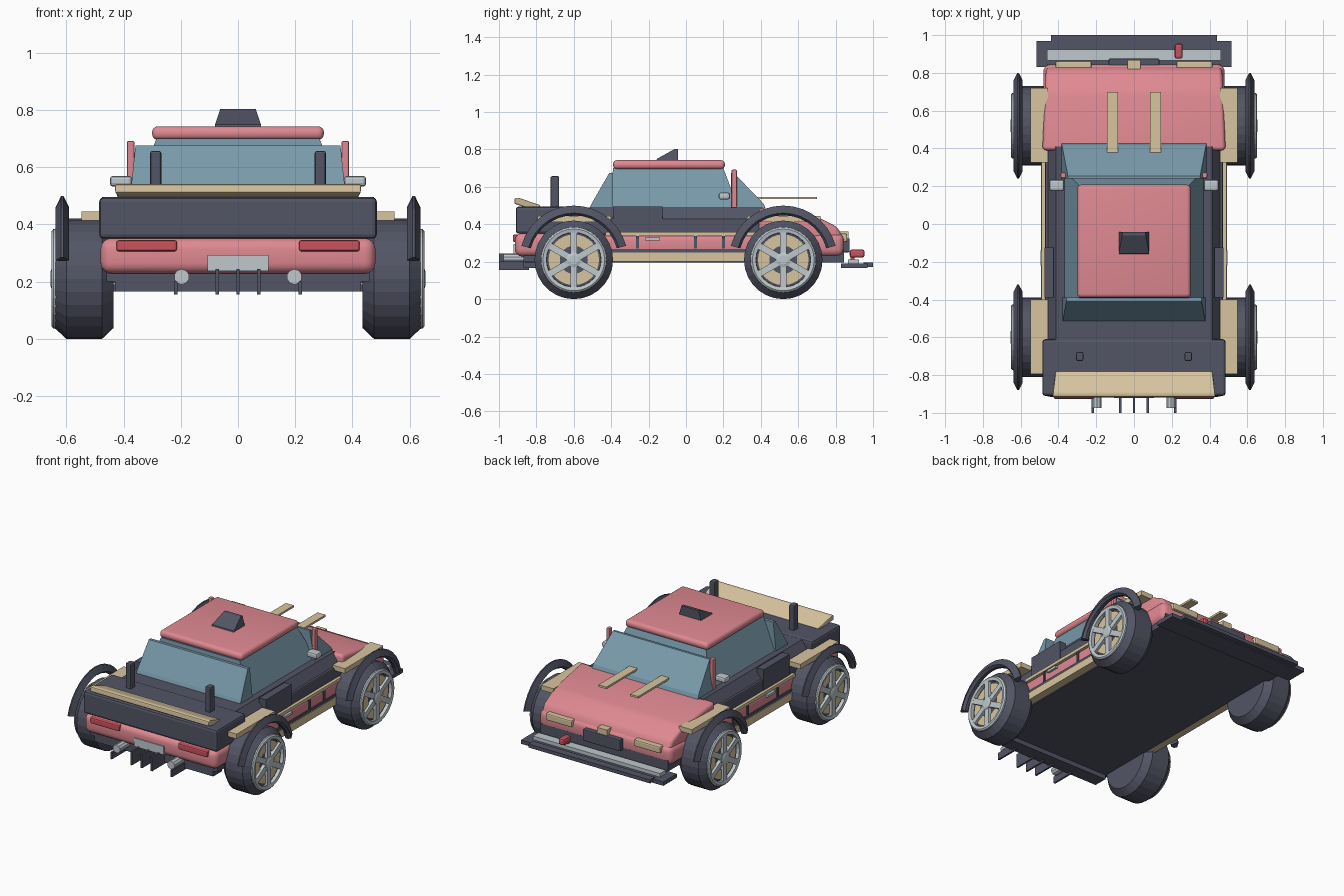
import bpy, bmesh, math
from mathutils import Matrix

if "Cube" in bpy.data.objects:
    bpy.data.objects.remove(bpy.data.objects["Cube"])


def material(name, rgb):
    m = bpy.data.materials.new(name)
    m.diffuse_color = (*rgb, 1)
    m.use_nodes = True
    m.node_tree.nodes["Principled BSDF"].inputs["Base Color"].default_value = m.diffuse_color
    return m


PINK = material("pink_paint", (0.74, 0.25, 0.285))
DARK = material("dark_slate", (0.085, 0.09, 0.13))
GLASS = material("blue_glass", (0.19, 0.32, 0.405))
TAN = material("tan_trim", (0.69, 0.56, 0.35))
GREY = material("light_grey", (0.52, 0.58, 0.61))
RED = material("red_lamp", (0.58, 0.085, 0.11))


def finish(name, bm, mat, bevel=0.0, segments=2):
    """Turn a bmesh into an object, with optional rounded edges."""
    bmesh.ops.recalc_face_normals(bm, faces=bm.faces[:])
    if bevel:
        bmesh.ops.bevel(bm, geom=bm.edges[:], offset=bevel, segments=segments,
                        profile=0.5, affect='EDGES', clamp_overlap=True)
    me = bpy.data.meshes.new(name)
    bm.to_mesh(me)
    bm.free()
    me.materials.append(mat)
    ob = bpy.data.objects.new(name, me)
    bpy.context.collection.objects.link(ob)
    if segments > 2:
        bpy.ops.object.select_all(action='DESELECT')
        ob.select_set(True)
        bpy.context.view_layer.objects.active = ob
        bpy.ops.object.shade_smooth_by_angle(angle=math.radians(35))
    return ob


def box(name, x, y, z, mat, bevel=0.0, segments=2, top=None):
    """Box from (min, max) ranges; top gives separate x and y ranges at the top."""
    bm = bmesh.new()
    tx, ty = top or (x, y)
    rings = []
    for (xx, yy, zz) in ((x, y, z[0]), (tx, ty, z[1])):
        rings.append([bm.verts.new((xx[i], yy[j], zz))
                      for i, j in ((0, 0), (1, 0), (1, 1), (0, 1))])
    lo, hi = rings
    bm.faces.new(lo[::-1])
    bm.faces.new(hi)
    for i in range(4):
        k = (i + 1) % 4
        bm.faces.new((lo[i], lo[k], hi[k], hi[i]))
    return finish(name, bm, mat, bevel, segments)


def pair(name, x, y, z, mat, **kw):
    """A box on each side of the centre line."""
    box(name + "_right", x, y, z, mat, **kw)
    if "top" in kw:
        (a, b), ty = kw["top"]
        kw["top"] = ((-b, -a), ty)
    box(name + "_left", (-x[1], -x[0]), y, z, mat, **kw)


def prism(name, half, profile, mat, bevel=0.0, segments=2, taper=None):
    """Side profile of (y, z) points drawn across x from -half to half."""
    bm = bmesh.new()
    ends = []
    for s in (-1, 1):
        ends.append([bm.verts.new((s * (taper(y, z) if taper else half), y, z))
                     for y, z in profile])
    bm.faces.new(ends[0])
    bm.faces.new(ends[1][::-1])
    n = len(profile)
    for i in range(n):
        k = (i + 1) % n
        bm.faces.new((ends[0][i], ends[0][k], ends[1][k], ends[1][i]))
    return finish(name, bm, mat, bevel, segments)


def lathe(name, profile, centre, mat, sides=32, start=0.0, sweep=360.0, closed=False):
    """Turn (x, radius) points about an axis along x, sweeping in the y-z plane."""
    bm = bmesh.new()
    full = sweep >= 360
    rings = []
    for i in range(sides if full else sides + 1):
        a = math.radians(start + sweep * i / sides)
        rings.append([bm.verts.new((centre[0] + x, centre[1] + r * math.cos(a),
                                    centre[2] + r * math.sin(a))) for x, r in profile])
    n = len(profile)
    for i in range(sides):
        a, b = rings[i], rings[(i + 1) % len(rings)]
        for j in range(n if closed else n - 1):
            k = (j + 1) % n
            bm.faces.new((a[j], a[k], b[k], b[j]))
    if not full:
        bm.faces.new(rings[0])
        bm.faces.new(rings[-1])
    elif not closed:
        for j in (0, n - 1):
            bm.faces.new([r[j] for r in rings])
    return finish(name, bm, mat)


# Lower body
box("chassis", (-0.44, 0.44), (-0.86, 0.82), (0.195, 0.27), DARK)
box("rear_skirt", (-0.46, 0.46), (-0.87, -0.75), (0.2, 0.26), DARK)
box("lower_body", (-0.48, 0.48), (-0.915, 0.845), (0.228, 0.352), PINK, bevel=0.038, segments=4)
pair("sill", (0.44, 0.492), (-0.43, 0.36), (0.2, 0.25), TAN)
pair("sill_gap", (0.44, 0.487), (-0.43, 0.36), (0.25, 0.268), DARK)
pair("belt_trim", (0.45, 0.49), (-0.43, 0.38), (0.338, 0.358), TAN)
for i, y in enumerate((-0.26, 0.05, 0.2)):
    pair(f"door_seam_{i}", (0.47, 0.486), (y - 0.008, y + 0.008), (0.27, 0.338), DARK)
pair("door_handle", (0.47, 0.494), (-0.22, -0.14), (0.312, 0.328), GREY)

# Upper body
box("mid_body", (-0.47, 0.47), (-0.62, 0.42), (0.345, 0.43), DARK, bevel=0.008)
box("shoulder", (-0.455, 0.455), (-0.62, 0.42), (0.43, 0.49), DARK,
    top=((-0.412, 0.412), (-0.62, 0.41)))
box("rear_deck", (-0.485, 0.485), (-0.91, -0.61), (0.35, 0.495), DARK, bevel=0.015)
pair("side_intake", (0.425, 0.475), (-0.39, -0.125), (0.36, 0.495), DARK)
prism("hood", 0.48, [(0.39, 0.32), (0.39, 0.49), (0.7, 0.44), (0.81, 0.385), (0.842, 0.32)],
      PINK, bevel=0.022, segments=4, taper=lambda y, z: 0.485 - 0.06 * max(0, y - 0.5))

# Cabin
box("cabin_glass", (-0.37, 0.37), (-0.41, 0.28), (0.485, 0.7), GLASS,
    top=((-0.285, 0.285), (-0.39, 0.2)))
prism("rear_window", 0.37, [(-0.515, 0.487), (-0.505, 0.51), (-0.41, 0.675), (-0.39, 0.675),
      (-0.39, 0.487)], GLASS, taper=lambda y, z: 0.378 - 0.02 * (z - 0.487) / 0.19)
prism("windshield", 0.37, [(0.425, 0.487), (0.415, 0.51), (0.255, 0.675), (0.24, 0.675),
      (0.24, 0.487)], GLASS, taper=lambda y, z: 0.385 - 0.035 * (z - 0.487) / 0.19)
box("roof", (-0.3, 0.3), (-0.39, 0.208), (0.695, 0.743), PINK, bevel=0.021, segments=4)
prism("roof_scoop", 0.08, [(-0.16, 0.738), (-0.155, 0.75), (-0.06, 0.803), (-0.042, 0.803),
      (-0.042, 0.738)], DARK, taper=lambda y, z: 0.08 if z < 0.77 else 0.062)
pair("windshield_pillar", (0.362, 0.388), (0.243, 0.272), (0.487, 0.692), PINK, bevel=0.006)
pair("mirror", (0.37, 0.448), (0.175, 0.235), (0.532, 0.57), GREY, bevel=0.012)

# Hood rails, rear wing and posts
pair("hood_rail", (0.086, 0.144), (0.34, 0.7), (0.534, 0.547), TAN)
prism("rear_wing", 0.43, [(-0.918, 0.51), (-0.915, 0.54), (-0.895, 0.542), (-0.78, 0.502),
      (-0.78, 0.488), (-0.85, 0.488)], TAN, bevel=0.006,
      taper=lambda y, z: 0.43 if y < -0.85 else 0.415)
pair("deck_post", (0.268, 0.307), (-0.725, -0.678), (0.48, 0.657), DARK, bevel=0.008)

# Rear details
pair("tail_lamp", (0.213, 0.425), (-0.926, -0.89), (0.306, 0.345), RED, bevel=0.008)
box("rear_plate", (-0.107, 0.107), (-0.921, -0.89), (0.238, 0.294), GREY)
box("diffuser_base", (-0.43, 0.43), (-0.87, -0.78), (0.165, 0.2), DARK)
for i in range(-2, 3):
    x = (0, 0.073, 0.218)[abs(i)] * (1 if i > 0 else -1)
    box(f"diffuser_fin_{i + 3}", (x - 0.006, x + 0.006), (-1.0, -0.84),
        (0.155, 0.245 if abs(i) < 2 else 0.2), DARK)
for s in (-1, 1):
    bm = bmesh.new()
    bmesh.ops.create_cone(bm, cap_ends=True, segments=10, radius1=0.027, radius2=0.027, depth=0.11,
                          matrix=Matrix.Translation((s * 0.197, -0.92, 0.217))
                          @ Matrix.Rotation(math.pi / 2, 4, 'X'))
    finish("exhaust", bm, GREY)

# Nose details
pair("headlamp", (0.225, 0.415), (0.82, 0.862), (0.305, 0.35), TAN, bevel=0.008)
box("front_grille", (-0.135, 0.135), (0.83, 0.875), (0.25, 0.325), DARK, bevel=0.006)
box("nose_badge", (-0.035, 0.035), (0.82, 0.868), (0.32, 0.362), TAN)
box("front_skirt", (-0.46, 0.46), (0.7, 0.845), (0.195, 0.265), DARK)
box("front_splitter", (-0.515, 0.515), (0.83, 0.97), (0.165, 0.19), DARK)
box("splitter_lip", (-0.44, 0.44), (0.95, 1.0), (0.172, 0.195), DARK)
box("splitter_bar", (-0.46, 0.46), (0.865, 0.925), (0.188, 0.213), GREY)
box("tow_hook", (0.215, 0.258), (0.875, 0.955), (0.222, 0.265), RED, bevel=0.012)
box("tow_hook_stem", (0.225, 0.248), (0.88, 0.9), (0.2, 0.235), RED)

# Wheels, arches and fender plates
for end, yc in (("rear", -0.6), ("front", 0.52)):
    pair(f"{end}_fender_plate", (0.455, 0.547), (yc - 0.195, yc + 0.2), (0.413, 0.445), TAN)
    for side, s in (("right", 1), ("left", -1)):
        tag = f"{end}_{side}"
        c = (0, yc, 0.21)

        def turn(part, pts, mat, **kw):
            lathe(f"{tag}_{part}", [(s * x, r) for x, r in pts], c, mat, **kw)

        turn("tyre", [(0.435, 0.12), (0.435, 0.172), (0.475, 0.21), (0.6, 0.21),
                      (0.637, 0.175), (0.637, 0.15), (0.625, 0.145)], DARK, sides=28)
        turn("hub_disc", [(0.62, 0.135), (0.632, 0.135), (0.632, 0.075), (0.62, 0.075)], TAN,
             closed=True)
        turn("rim", [(0.62, 0.146), (0.62, 0.176), (0.645, 0.174), (0.652, 0.165), (0.648, 0.146)],
             GREY, closed=True)
        turn("hub_cap", [(0.62, 0.04), (0.65, 0.04), (0.655, 0.025)], GREY, sides=12)
        turn("arch", [(0.59, 0.25), (0.603, 0.238), (0.622, 0.238), (0.637, 0.25),
                      (0.618, 0.29), (0.61, 0.29)], DARK, sides=14, start=15, sweep=150, closed=True)
        bm = bmesh.new()
        for i in range(3):
            bmesh.ops.create_cube(bm, size=1, matrix=Matrix.Translation((s * 0.635, yc, 0.21))
                                  @ Matrix.Rotation(math.radians(60 * i), 4, 'X')
                                  @ Matrix.Diagonal((0.025, 0.036, 0.31, 1)))
        finish(f"{tag}_spokes", bm, GREY)
